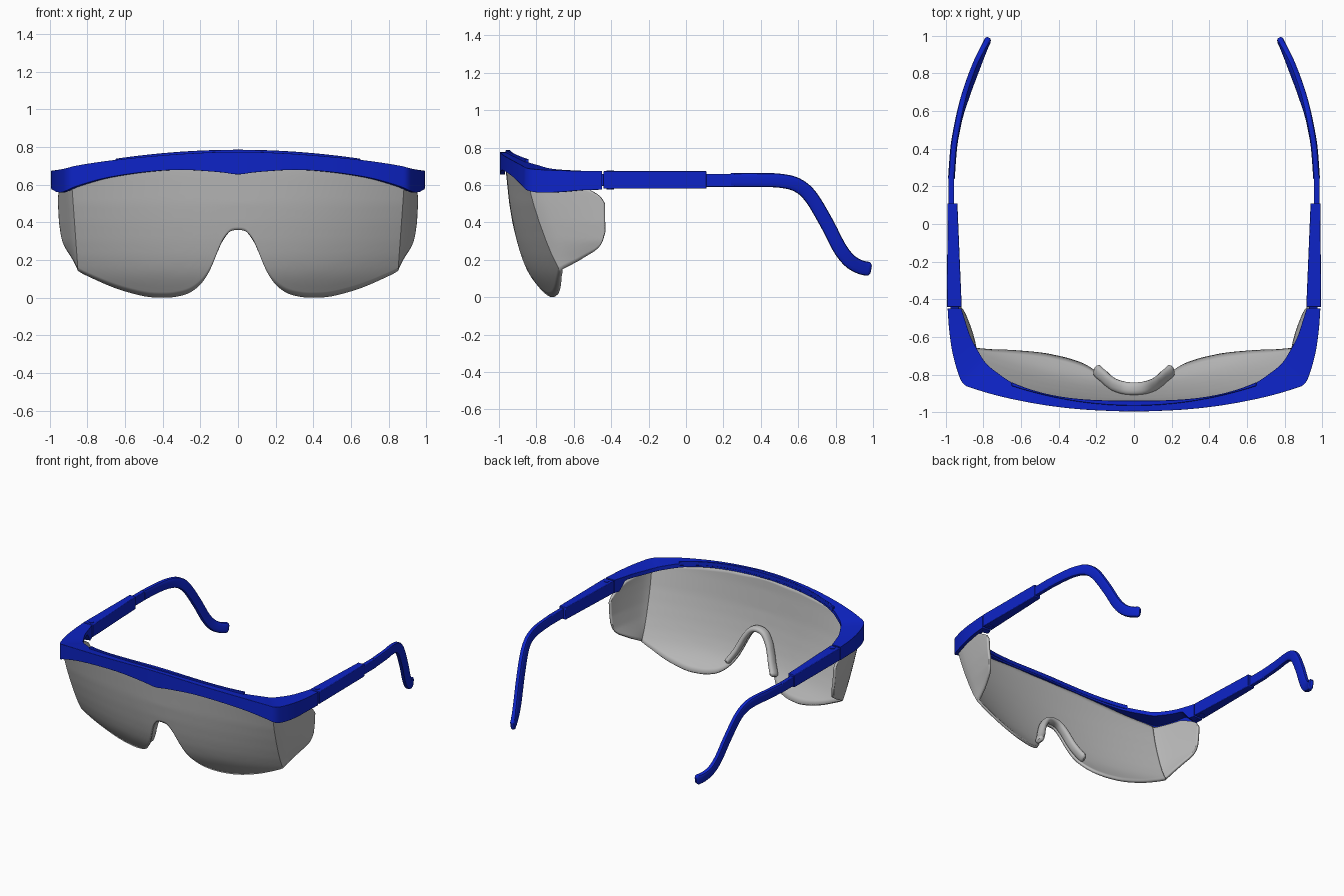
import bpy, bmesh, math
from mathutils import Vector

if "Cube" in bpy.data.objects:
    bpy.data.objects.remove(bpy.data.objects["Cube"])


def material(name, color):
    m = bpy.data.materials.new(name)
    m.diffuse_color = color
    m.use_nodes = True
    m.node_tree.nodes["Principled BSDF"].inputs["Base Color"].default_value = m.diffuse_color
    return m


BLUE = material("blue plastic", (0.004, 0.017, 0.57, 1))
GREY = material("smoky clear grey", (0.5, 0.5, 0.5, 0.55))


def lerp(table, x):
    """Piecewise linear lookup in (key, value) pairs."""
    if x <= table[0][0]:
        return table[0][1]
    for (a, va), (b, vb) in zip(table, table[1:]):
        if x <= b:
            return va + (vb - va) * (x - a) / (b - a)
    return table[-1][1]


def smooth_path(pts, n):
    """Catmull-Rom interpolation of tuples of any length."""
    out = []
    for i in range(len(pts) - 1):
        p1, p2 = pts[i], pts[i + 1]
        p0 = pts[i - 1] if i else p1
        p3 = pts[i + 2] if i + 2 < len(pts) else p2
        for j in range(n):
            t = j / n
            out.append(tuple(
                0.5 * (2 * b + (c - a) * t + (2 * a - 5 * b + 4 * c - d) * t * t
                       + (3 * b - a - 3 * c + d) * t ** 3)
                for a, b, c, d in zip(p0, p1, p2, p3)))
    return out + [tuple(pts[-1])]


def both_sides(pts, flip):
    """Extend a half path, starting at x = 0, to the left side."""
    left = [tuple(-v if i in flip else v for i, v in enumerate(p)) for p in pts[:0:-1]]
    return left + list(pts)


def finish(name, bm, mat, bevel=0.0, recalc=True):
    if recalc:
        bmesh.ops.recalc_face_normals(bm, faces=bm.faces)
    mesh = bpy.data.meshes.new(name)
    bm.to_mesh(mesh)
    bm.free()
    ob = bpy.data.objects.new(name, mesh)
    bpy.context.collection.objects.link(ob)
    mesh.materials.append(mat)
    bpy.ops.object.select_all(action='DESELECT')
    ob.select_set(True)
    bpy.context.view_layer.objects.active = ob
    bpy.ops.object.shade_smooth_by_angle(angle=math.radians(32))
    if bevel:
        b = ob.modifiers.new("soft edges", 'BEVEL')
        b.width, b.segments = bevel, 2
        b.limit_method, b.angle_limit = 'ANGLE', math.radians(40)
    return ob


def loft(name, rings, mat, bevel=0.0):
    """Skin closed rings of equal size and cap both ends."""
    bm = bmesh.new()
    vs = [[bm.verts.new(p) for p in r] for r in rings]
    n = len(rings[0])
    for a, b in zip(vs, vs[1:]):
        for i in range(n):
            bm.faces.new((a[i], a[(i + 1) % n], b[(i + 1) % n], b[i]))
    bm.faces.new(vs[0])
    bm.faces.new(vs[-1])
    return finish(name, bm, mat, bevel)


def sweep(path, side_axis, w, h, n=16, power=0.6, round_end=False):
    """Rings of a rounded-rectangle section along a path."""
    pts = [Vector(p) for p in path]
    rings = []

    def ring(p, t, s):
        side = (side_axis - t * side_axis.dot(t)).normalized()
        up = t.cross(side)
        out = []
        for i in range(n):
            a = 2 * math.pi * (i + 0.5) / n
            c, d = math.cos(a), math.sin(a)
            out.append(p + side * math.copysign(abs(c) ** power, c) * w * s
                       + up * math.copysign(abs(d) ** power, d) * h * s)
        rings.append(out)

    for i, p in enumerate(pts):
        t = (pts[min(i + 1, len(pts) - 1)] - pts[max(i - 1, 0)]).normalized()
        if round_end and i == 0:
            for k, s in ((0.014, 0.5), (0.009, 0.8)):
                ring(p - t * k, t, s)
        ring(p, t, 1)
        if round_end and i == len(pts) - 1:
            for k, s in ((0.009, 0.8), (0.014, 0.5)):
                ring(p + t * k, t, s)
    return rings


# ---- Lens: curved wraparound shield with nose cutout and side panels
CENTRE_Y = [(0, -.76), (.04, -.79), (.1, -.832), (.15, -.858), (.22, -.884), (.3, -.906),
            (.4, -.928), (.5, -.945), (.66, -.962), (.75, -.967)]


def lens_y(x, z):
    return lerp(CENTRE_Y, z) + (.25 + (z - .14) * (-.095 / .42)) * x * x


BOTTOM = [(0, .36), (.04, .353), (.075, .315), (.1, .265), (.15, .145), (.2, .07), (.26, .025),
          (.33, .005), (.4, 0), (.5, .008), (.65, .05), (.8, .115), (.85, .142)]
LENS_TOP = [(0, .74), (.3, .735), (.5, .71), (.8, .66), (.88, .64)]
SIDE_BOTTOM = [(0, .142), (.4, .192), (.8, .25), (.9, .275), (.96, .305), (1, .345)]
SIDE_TOP = [(0, .64), (.6, .61), (.75, .585), (.87, .56), (.95, .535), (1, .5)]
CREASE_X = [(.14, .85), (.56, .885)]
BACK_X = [(.14, .87), (.17, .885), (.25, .92), (.3, .937), (.4, .951), (.56, .96)]
ROWS = 24
columns = []
for xb, zb in smooth_path(BOTTOM, 4):
    col = []
    for r in range(ROWS + 1):
        u = r / ROWS
        z = zb + (lerp(LENS_TOP, xb) - zb) * u
        x = xb + .036 * u * (xb / .85) ** 3
        col.append((x, lens_y(x, z), z))
    columns.append(col)
crease = columns[-1]
SIDE_STEPS = (.1, .2, .3, .4, .5, .6, .7, .78, .84, .9, .94, .97, 1)
for t in SIDE_STEPS:
    zb, zt = lerp(SIDE_BOTTOM, t), lerp(SIDE_TOP, t)
    col = []
    for r in range(ROWS + 1):
        z = zb + (zt - zb) * r / ROWS
        cx, cy, _ = crease[r]
        x = cx + (max(lerp(BACK_X, z), cx) - cx) * t ** .7
        col.append((x, cy + (-.435 - cy) * t, z))
    columns.append(col)
columns = [[(-x, y, z) for x, y, z in c] for c in columns[:0:-1]] + columns
bm = bmesh.new()
grid = [[bm.verts.new(p) for p in c] for c in columns]
for a, b in zip(grid, grid[1:]):
    for r in range(ROWS):
        bm.faces.new((a[r], b[r], b[r + 1], a[r + 1]))
lens = finish("lens", bm, GREY, recalc=False)
solid = lens.modifiers.new("thickness", 'SOLIDIFY')
solid.thickness, solid.offset = .018, -1

# ---- Nose bridge pad following the cutout on the inside of the lens
NOSE = [(0, .385, .05), (.055, .368, .05), (.1, .31, .05), (.128, .25, .05),
        (.158, .185, .053), (.195, .125, .056)]
nose = [(x, lens_y(x, z) + d, z) for x, z, d in smooth_path(both_sides(NOSE, (0,)), 5)]
loft("nose_pad", sweep(nose, Vector((0, 1, 0)), .034, .021, 16, .85, True), GREY)

# ---- Brow frame: outer xy, inner xy, top z, bottom z from centre to hinge
FRAME = [(0, -.995, 0, -.94, .775, .655),
         (.1, -.994, .1, -.94, .774, .667),
         (.3, -.983, .28, -.932, .764, .679),
         (.5, -.958, .46, -.908, .748, .667),
         (.7, -.918, .62, -.858, .726, .637),
         (.85, -.875, .74, -.78, .703, .595),
         (.905, -.85, .79, -.735, .69, .572),
         (.935, -.79, .825, -.68, .683, .56),
         (.965, -.68, .868, -.6, .678, .562),
         (.982, -.56, .895, -.52, .675, .572),
         (.99, -.449, .917, -.449, .675, .575)]
rings = []
for xo, yo, xi, yi, zt, zb in smooth_path(both_sides(FRAME, (0, 2)), 5):
    outer, inner = Vector((xo, yo)), Vector((xi, yi))
    wall = outer + (inner - outer).normalized() * .026
    fill = min(max((yi + .54) / .05, 0), 1) * .97
    zp = (zt - .03) * (1 - fill) + zb * fill          # underside of the top plate
    rings.append([(xo, yo, zb), (xo, yo, zt), (xi, yi, zt), (xi, yi, zp),
                  (wall.x, wall.y, zp), (wall.x, wall.y, zb)])
loft("brow_frame", rings, BLUE, .005)

# ---- Raised rim along the inner top of the brow
rings = []
for i in range(-20, 21):
    s = i / 20
    x, yo, yi, z = .65 * s, -.965 + .105 * s * s, -.938 + .098 * abs(s) ** 3, .786 - .048 * s * s
    rings.append([(x, yo, z - .03), (x, yo, z), (x, yi, z), (x, yi, z - .03)])
loft("brow_rim", rings, BLUE, .003)

# ---- Temples, left and right
ARM_X = [(.1, .97), (.25, .97), (.4, .958), (.5, .942), (.6, .92), (.7, .89), (.8, .853),
         (.9, .812), (.98, .775)]
ARM_YZ = [(.24, .626), (.4, .626), (.5, .623), (.59, .602), (.665, .54), (.75, .4), (.82, .265),
          (.875, .195), (.93, .162), (.972, .152)]
for label, s in (("right", 1), ("left", -1)):
    def box(name, y0, y1, a0, b0, a1, b1, z0, z1, bevel=.004):
        loft(name, [[(s * a, y, z0), (s * b, y, z0), (s * b, y, z1), (s * a, y, z1)]
                    for y, a, b in ((y0, a0, b0), (y1, a1, b1))], BLUE, bevel)

    box(label + "_hinge_knuckle", -.47, -.42, .93, .975, .93, .975, .595, .66, .002)
    box(label + "_temple_sleeve", -.441, .11, .915, .994, .938, .99, .58, .674)
    box(label + "_sliding_rod", .08, .26, .955, .985, .955, .985, .59, .66)
    pin = [[(s * .952 + .019 * math.cos(a), -.405 + .019 * math.sin(a), z)
            for a in (2 * math.pi * k / 20 for k in range(20))] for z in (.576, .678)]
    loft(label + "_hinge_pin", pin, BLUE)
    arm = smooth_path([(s * lerp(ARM_X, y), y, z) for y, z in ARM_YZ], 6)
    rings = sweep(arm, Vector((1, 0, 0)), .018, .038)
    # rounded tip
    end = Vector(arm[-1])
    t = (end - Vector(arm[-4])).normalized()
    for k, f in ((.01, .85), (.016, .6)):
        rings.append([end + (p - end) * f + t * k for p in rings[len(arm) - 1]])
    loft(label + "_ear_hook", rings, BLUE)
